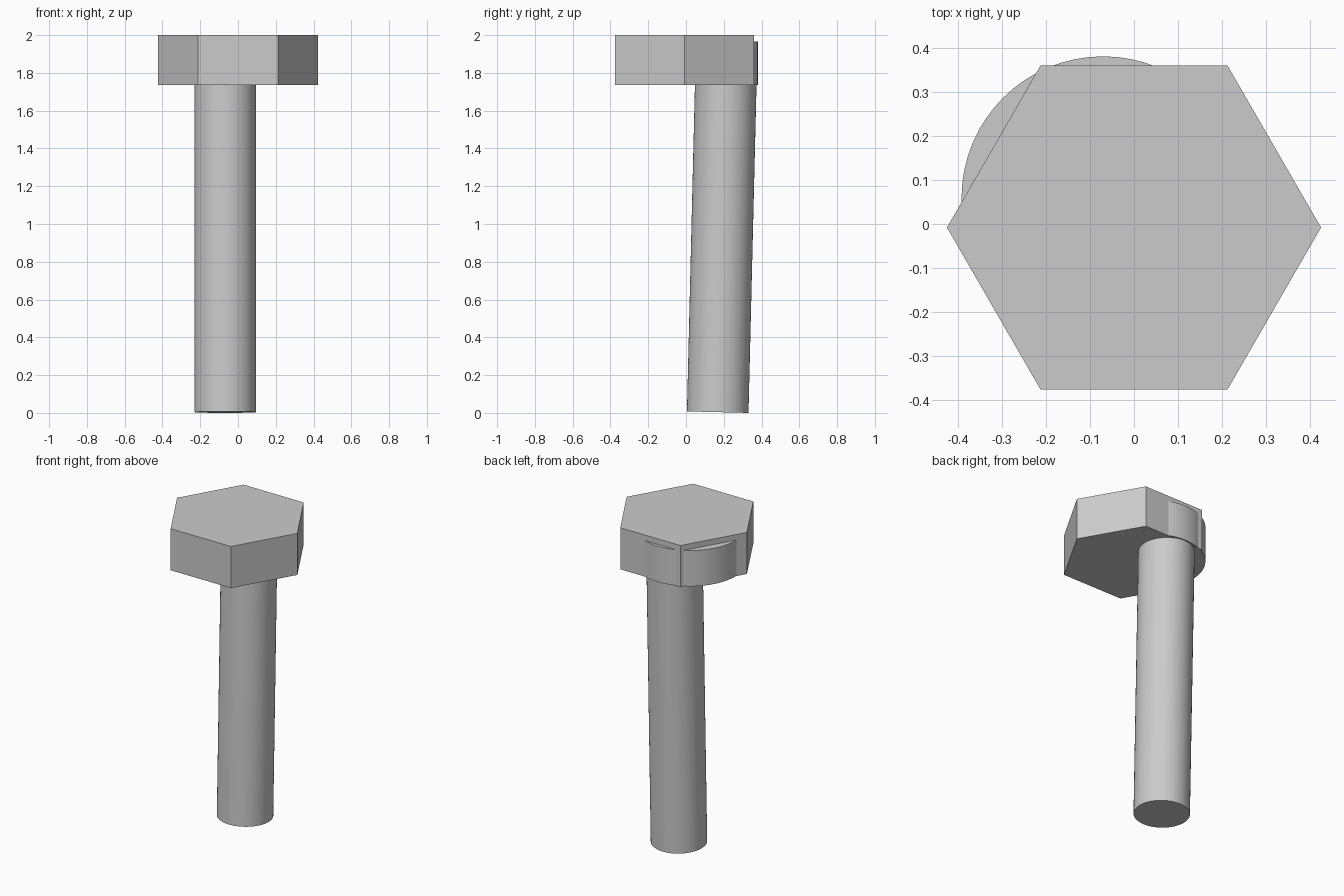
import bpy
import math

if "Cube" in bpy.data.objects:
    bpy.data.objects.remove(bpy.data.objects["Cube"])


def cylinder(name, sides, radius, z0, z1, x, y, tilt=0.0, spin=0.0, smooth=True):
    """Capped prism whose bottom centre sits at (x, y, z0)."""
    height = z1 - z0
    bpy.ops.mesh.primitive_cylinder_add(
        vertices=sides, radius=radius, depth=height,
        location=(x, y - math.sin(tilt) * height / 2,
                  z0 + math.cos(tilt) * height / 2),
        rotation=(tilt, 0, spin))
    obj = bpy.context.object
    obj.name = name
    if smooth:
        bpy.ops.object.shade_smooth_by_angle(angle=math.radians(30))
    return obj


# Hexagonal head, corners pointing along x
cylinder("hex_head", 6, 0.424, 1.735, 2.0, 0, -0.008,
         spin=math.radians(30), smooth=False)

# Round collar poking out of the head's back left sides
cylinder("collar", 64, 0.321, 1.737, 1.965, -0.07, 0.059)

# Shank, leaning slightly backwards towards the head
cylinder("shank", 64, 0.163, 0.004, 1.85, -0.068, 0.168,
         tilt=math.radians(-1.4))
